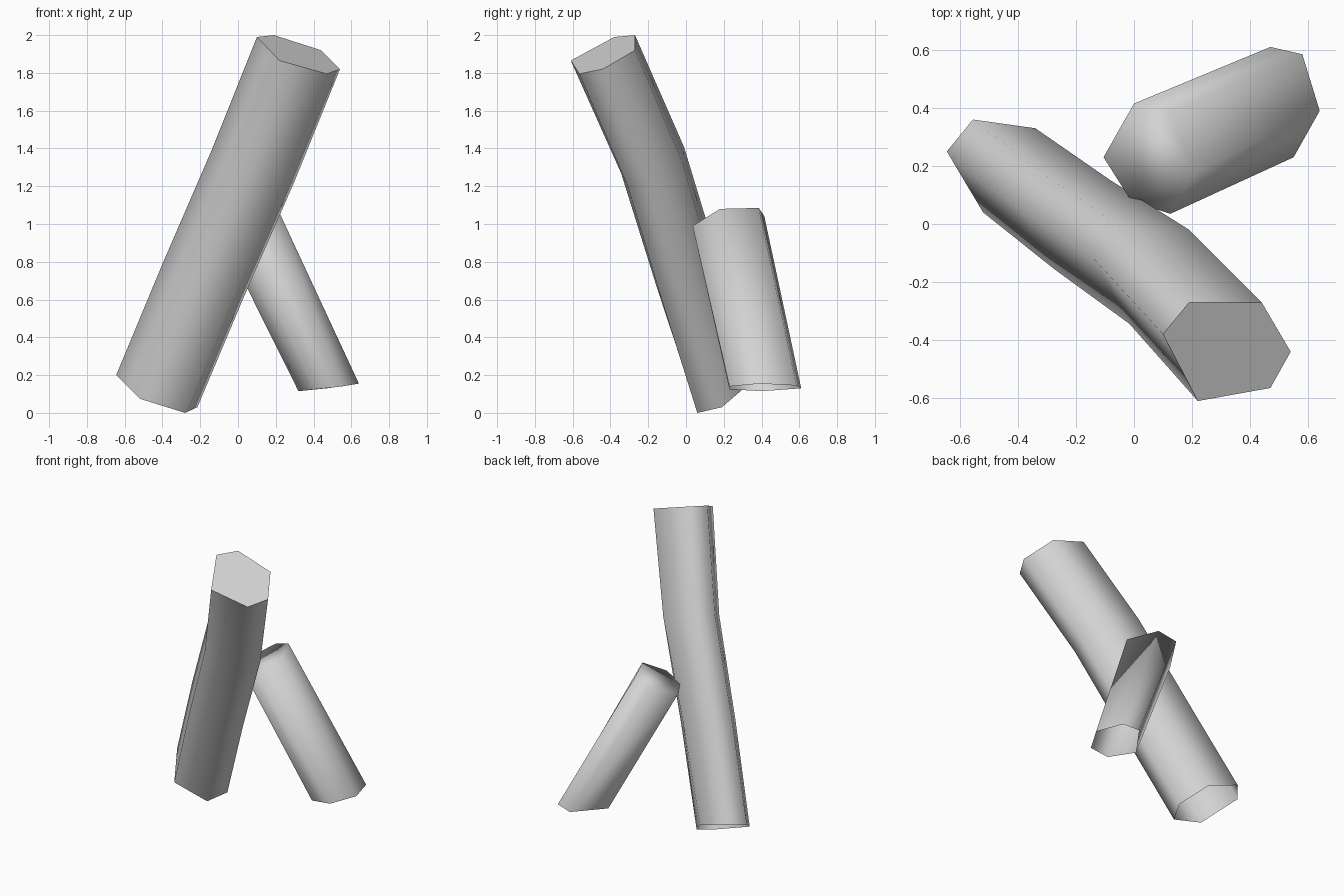
import bpy
import bmesh
from mathutils import Vector

cube = bpy.data.objects.get("Cube")
if cube:
    bpy.data.objects.remove(cube, do_unlink=True)

# One plain grey for both beams
grey = bpy.data.materials.new("light_grey")
grey.use_nodes = True
color = (0.65, 0.65, 0.65, 1)
grey.diffuse_color = color
grey.node_tree.nodes["Principled BSDF"].inputs["Base Color"].default_value = color


def make_beam(name, foot, head, bends, sharp_cap):
    """Loft an open-footed six-sided beam; bends shift the middle rings."""
    bm = bmesh.new()
    shifts = [Vector()] + [Vector(b) for b in bends] + [Vector()]
    last = len(shifts) - 1
    rings = [[bm.verts.new(Vector(p).lerp(Vector(q), k / last) + shift)
              for p, q in zip(foot, head)]
             for k, shift in enumerate(shifts)]
    for low, high in zip(rings, rings[1:]):
        for i in range(len(low)):
            j = (i + 1) % len(low)
            bm.faces.new((low[i], low[j], high[j], high[i]))
    cap = bm.faces.new(rings[-1])
    for face in bm.faces:
        face.smooth = True
    for edge in cap.edges:
        edge.smooth = not sharp_cap
    mesh = bpy.data.meshes.new(name)
    bm.to_mesh(mesh)
    bm.free()
    mesh.materials.append(grey)
    obj = bpy.data.objects.new(name, mesh)
    bpy.context.collection.objects.link(obj)
    return obj


# Long leaning beam, gently bowed, with a crisp cut top
make_beam(
    "long_beam",
    foot=[(-.645, .25, .2), (-.52, .04, .075), (-.28, .06, 0),
          (-.215, .19, .03), (-.34, .33, .15), (-.555, .36, .22)],
    head=[(.1, -.38, 1.99), (.22, -.61, 1.865), (.47, -.565, 1.795),
          (.54, -.44, 1.82), (.44, -.27, 1.92), (.19, -.27, 2)],
    bends=[(0, .02, 0), (.01, .05, 0)],
    sharp_cap=True)

# Short prop beam with a softly shaded top
make_beam(
    "short_beam",
    foot=[(.32, .4, .115), (.41, .23, .125), (.55, .23, .14),
          (.64, .39, .155), (.58, .585, .145), (.47, .61, .13)],
    head=[(-.105, .23, .97), (-.01, .08, .96), (.125, .035, .99),
          (.21, .18, 1.08), (.12, .385, 1.085), (0, .415, 1.04)],
    bends=[],
    sharp_cap=False)
